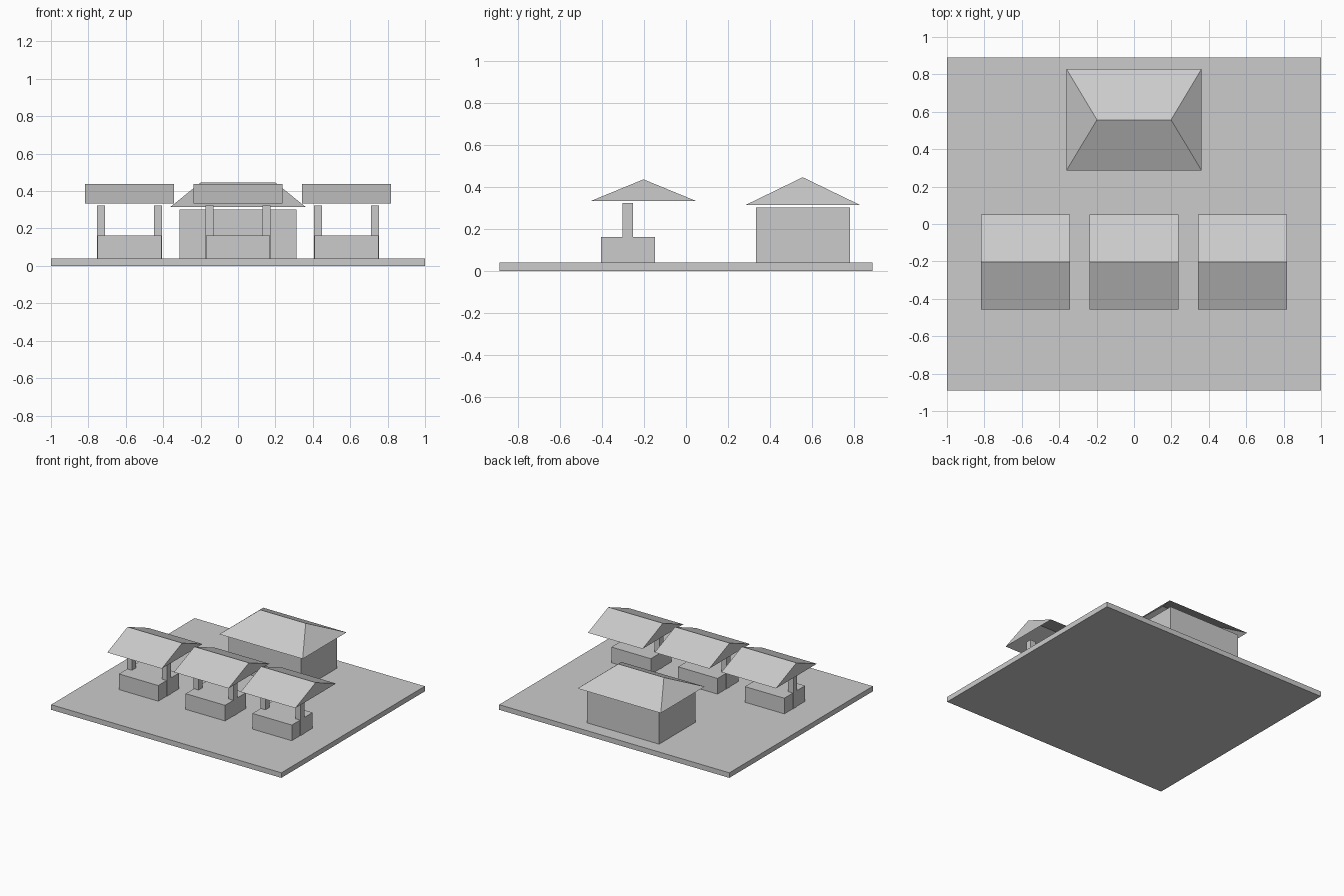
import bpy
import bmesh

cube = bpy.data.objects.get("Cube")
if cube:
    bpy.data.objects.remove(cube, do_unlink=True)

# One plain material for everything
grey = bpy.data.materials.new("light_grey")
grey.use_nodes = True
colour = (0.6, 0.6, 0.6, 1.0)
grey.diffuse_color = colour
grey.node_tree.nodes["Principled BSDF"].inputs["Base Color"].default_value = colour


def add_object(name, bm):
    mesh = bpy.data.meshes.new(name)
    bm.to_mesh(mesh)
    bm.free()
    mesh.materials.append(grey)
    obj = bpy.data.objects.new(name, mesh)
    bpy.context.collection.objects.link(obj)
    return obj


def box(name, x, y, z):
    """Box from (min, max) ranges on each axis."""
    bm = bmesh.new()
    bmesh.ops.create_cube(bm, size=1)
    for v in bm.verts:
        v.co = [(r[0] + r[1]) / 2 + c * (r[1] - r[0]) for r, c in zip((x, y, z), v.co)]
    return add_object(name, bm)


def roof(name, cx, half, ridge_half, y, ridge_y, z):
    """Roof shell, open below: hipped when the ridge is short, gabled when full length."""
    bm = bmesh.new()
    a, b, c, d = [bm.verts.new((cx + sx * half, y[i], z[0]))
                  for sx, i in ((-1, 0), (1, 0), (1, 1), (-1, 1))]
    left, right = [bm.verts.new((cx + s * ridge_half, ridge_y, z[1])) for s in (-1, 1)]
    for face in ((a, b, right, left), (c, d, left, right), (b, c, right), (d, a, left)):
        bm.faces.new(face)
    return add_object(name, bm)


GROUND = 0.04
box("ground_slab", (-1, 1), (-0.89, 0.89), (0, GROUND))

# Main building
box("house_walls", (-0.314, 0.314), (0.333, 0.782), (GROUND, 0.302))
roof("house_roof", 0, 0.362, 0.198, (0.285, 0.83), 0.557, (0.315, 0.447))

# Row of three market stalls
for side, cx in (("right", -0.58), ("middle", 0), ("left", 0.58)):
    box(side + "_stall_counter", (cx - 0.171, cx + 0.171), (-0.405, -0.147), (GROUND, 0.163))
    for end, s in (("right", -1), ("left", 1)):
        px = cx + s * 0.152
        box(f"{side}_stall_{end}_post", (px - 0.022, px + 0.022),
            (-0.302, -0.254), (GROUND, 0.324))
    roof(side + "_stall_roof", cx, 0.237, 0.237, (-0.456, 0.05), -0.203, (0.333, 0.437))
